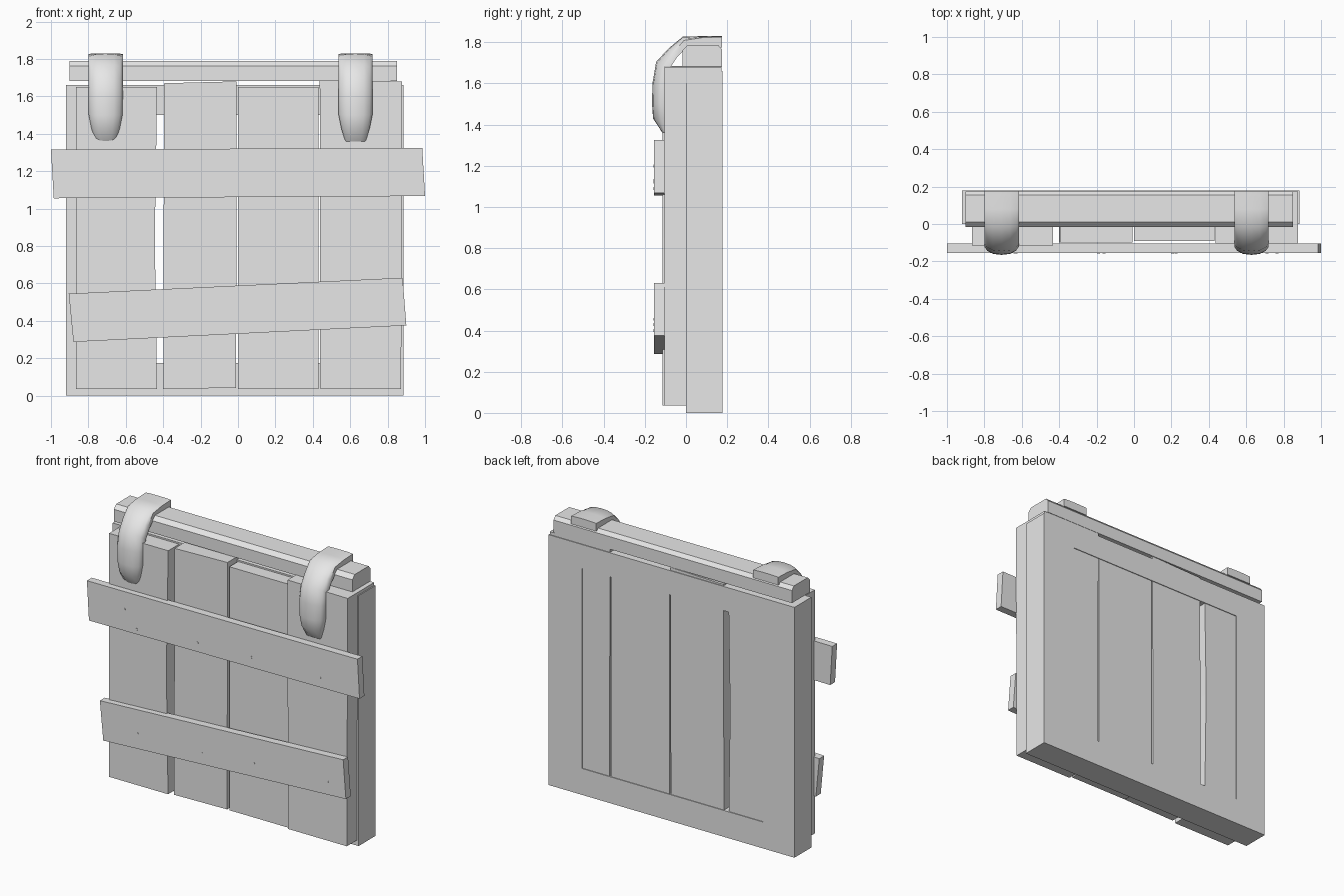
import bpy, bmesh, math
from mathutils import Vector

if "Cube" in bpy.data.objects:
    bpy.data.objects.remove(bpy.data.objects["Cube"])

grey = bpy.data.materials.new("plain grey")
grey.diffuse_color = (0.8, 0.8, 0.8, 1)
grey.use_nodes = True
grey.node_tree.nodes["Principled BSDF"].inputs["Base Color"].default_value = grey.diffuse_color


def finish(name, bm):
    bmesh.ops.recalc_face_normals(bm, faces=bm.faces)
    mesh = bpy.data.meshes.new(name)
    bm.to_mesh(mesh)
    bm.free()
    mesh.materials.append(grey)
    obj = bpy.data.objects.new(name, mesh)
    bpy.context.collection.objects.link(obj)
    return obj


def slab(name, outline, y0, y1):
    """Extrude an x-z outline from y0 to y1."""
    bm = bmesh.new()
    face = bm.faces.new([bm.verts.new((x, y0, z)) for x, z in outline])
    ext = bmesh.ops.extrude_face_region(bm, geom=[face])
    for v in ext["geom"]:
        if isinstance(v, bmesh.types.BMVert):
            v.co.y = y1
    return finish(name, bm)


def rect(x0, x1, z0, z1):
    return [(x0, z0), (x1, z0), (x1, z1), (x0, z1)]


# Rear frame: two stiles and two rails around an opening
slab("frame_left", rect(-0.92, -0.69, 0, 1.66), 0, 0.178)
slab("frame_right", rect(0.64, 0.885, 0, 1.66), 0, 0.178)
slab("frame_bottom", rect(-0.69, 0.64, 0, 0.175), 0, 0.178)
slab("frame_top", rect(-0.69, 0.64, 1.50, 1.66), 0, 0.178)

# Four uneven upright planks
planks = [
    ([(-0.865, 0.035), (-0.433, 0.035), (-0.445, 0.85), (-0.432, 1.65), (-0.865, 1.65)], -0.115),
    ([(-0.40, 0.035), (-0.01, 0.042), (-0.007, 1.68), (-0.395, 1.67)], -0.10),
    ([(0.0, 0.035), (0.43, 0.035), (0.43, 1.65), (0.0, 1.65)], -0.09),
    ([(0.44, 0.035), (0.872, 0.035), (0.878, 1.68), (0.437, 1.685)], -0.105),
]
for i, (outline, front) in enumerate(planks):
    slab(f"plank_{i + 1}", outline, front, 0.173)

# Two crooked cross battens
slab("upper_batten", [(-0.985, 1.055), (1.0, 1.067), (0.985, 1.325), (-1.0, 1.315)], -0.155, -0.104)
slab("lower_batten", [(-0.88, 0.287), (0.90, 0.375), (0.88, 0.63), (-0.905, 0.545)], -0.155, -0.104)

# Nail heads
nails = [(-0.725, 1.2), (-0.635, 1.09), (-0.19, 1.12), (0.205, 1.13), (0.71, 1.13),
         (-0.63, 0.4), (-0.16, 0.4), (0.225, 0.43), (0.765, 0.455)]
for i, (x, z) in enumerate(nails):
    ring = [(x + 0.008 * math.cos(a * math.pi / 3), z + 0.008 * math.sin(a * math.pi / 3))
            for a in range(6)]
    slab(f"nail_{i + 1}", ring, -0.157, -0.15)

# Top bar with chamfered upper edges
bm = bmesh.new()
section = [(-0.016, 1.682), (0.175, 1.682), (0.175, 1.765), (0.155, 1.788), (0.01, 1.788), (-0.016, 1.762)]
ends = [[bm.verts.new((x, y, z)) for y, z in section] for x in (-0.90, 0.85)]
for ring in ends:
    bm.faces.new(ring)
for k in range(len(section)):
    n = (k + 1) % len(section)
    bm.faces.new((ends[0][k], ends[0][n], ends[1][n], ends[1][k]))
finish("top_bar", bm)

# Hooked straps: outer point, inner point, half width, roundness of the crown
stations = [
    ((0.176, 1.83), (0.176, 1.775), 0.092, 0.1),
    ((0.08, 1.83), (0.08, 1.775), 0.092, 0.2),
    ((-0.015, 1.828), (0.0, 1.77), 0.092, 0.5),
    ((-0.085, 1.77), (-0.045, 1.725), 0.092, 0.8),
    ((-0.145, 1.705), (-0.085, 1.665), 0.092, 1.0),
    ((-0.163, 1.60), (-0.10, 1.59), 0.092, 1.0),
    ((-0.165, 1.50), (-0.103, 1.50), 0.09, 1.0),
    ((-0.160, 1.43), (-0.10, 1.43), 0.076, 1.0),
    ((-0.113, 1.358), (-0.085, 1.362), 0.055, 0.6),
]
crown = [(-1, 0), (-1, 0.35), (-0.85, 0.65), (-0.5, 0.92), (0, 1),
         (0.5, 0.92), (0.85, 0.65), (1, 0.35), (1, 0)]
straps = []
for name, cx in (("left_strap", -0.708), ("right_strap", 0.628)):
    bm = bmesh.new()
    rings = []
    for outer, inner, half, rnd in stations:
        o, i = Vector(outer), Vector(inner)
        ring = []
        for u, t in crown:
            t = t if t == 0 else 1 - (1 - t) * rnd
            p = i.lerp(o, t)
            ring.append(bm.verts.new((cx + u * half, p.x, p.y)))
        rings.append(ring)
    for a, b in zip(rings, rings[1:]):
        for k in range(len(crown)):
            n = (k + 1) % len(crown)
            bm.faces.new((a[k], a[n], b[n], b[k]))
    bm.faces.new(rings[0])
    bm.faces.new(rings[-1])
    straps.append(finish(name, bm))

for obj in straps:
    obj.select_set(True)
bpy.context.view_layer.objects.active = straps[0]
bpy.ops.object.shade_smooth_by_angle(angle=math.radians(40))
